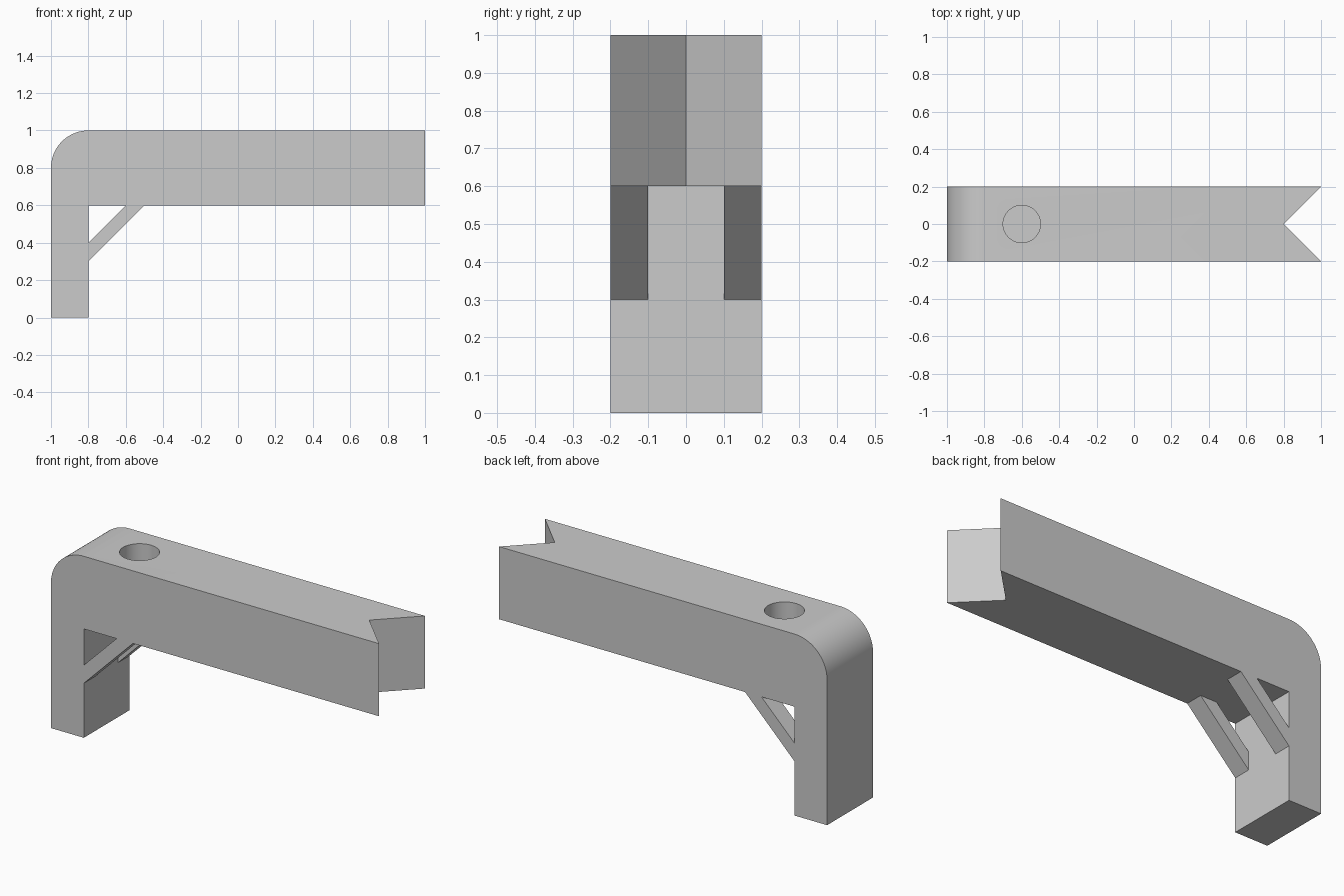
import bpy, bmesh, math
from mathutils import Matrix

cube = bpy.data.objects.get("Cube")
if cube:
    bpy.data.objects.remove(cube, do_unlink=True)

# Single grey material
grey = bpy.data.materials.new("light_grey")
grey.use_nodes = True
grey.diffuse_color = (0.6, 0.6, 0.6, 1)
grey.node_tree.nodes["Principled BSDF"].inputs["Base Color"].default_value = (0.6, 0.6, 0.6, 1)


def prism(name, points, axis, start, end):
    """Extrude a flat profile along y (points are x, z) or z (points are x, y)."""
    bm = bmesh.new()
    place = (lambda a, b: (a, start, b)) if axis == "y" else (lambda a, b: (a, b, start))
    face = bm.faces.new([bm.verts.new(place(a, b)) for a, b in points])
    extruded = bmesh.ops.extrude_face_region(bm, geom=[face])["geom"]
    verts = [g for g in extruded if isinstance(g, bmesh.types.BMVert)]
    offset = (0, end - start, 0) if axis == "y" else (0, 0, end - start)
    bmesh.ops.translate(bm, verts=verts, vec=offset)
    bmesh.ops.recalc_face_normals(bm, faces=bm.faces)
    mesh = bpy.data.meshes.new(name)
    bm.to_mesh(mesh)
    bm.free()
    mesh.materials.append(grey)
    obj = bpy.data.objects.new(name, mesh)
    bpy.context.collection.objects.link(obj)
    return obj


def arc(cx, cy, radius, first, last, steps):
    angles = [math.radians(first + (last - first) * i / steps) for i in range(steps + 1)]
    return [(cx + radius * math.cos(a), cy + radius * math.sin(a)) for a in angles]


# Leg, rounded corner, arm and brace in one side profile
outline = [(-1, 0), (-0.8, 0), (-0.8, 0.3), (-0.5, 0.6), (1, 0.6), (1, 1)]
outline += arc(-0.8, 0.8, 0.2, 90, 180, 24)
bracket = prism("bracket", outline, "y", -0.2, 0.2)

# Cutters: brace window, gap between braces, end notch, blind round hole
cutters = [
    prism("window_cutter", [(-0.8, 0.4), (-0.6, 0.6), (-0.8, 0.6)], "y", -0.3, 0.3),
    prism("gap_cutter", [(-0.8, 0.2), (-0.4, 0.6), (-0.8, 0.6)], "y", -0.1, 0.1),
    prism("notch_cutter", [(0.8, 0), (1.1, -0.3), (1.1, 0.3)], "z", 0.5, 1.1),
    prism("hole_cutter", arc(-0.6, 0, 0.1, 0, 360, 48)[:-1], "z", 0.8, 1.1),
]
for cutter in cutters:
    cutter.hide_render = True
    mod = bracket.modifiers.new(cutter.name, "BOOLEAN")
    mod.operation = "DIFFERENCE"
    mod.solver = "EXACT"
    mod.object = cutter

# Bake the cuts and drop the cutters
graph = bpy.context.evaluated_depsgraph_get()
baked = bpy.data.meshes.new_from_object(bracket.evaluated_get(graph))
bracket.modifiers.clear()
bracket.data = baked
baked.name = "bracket"
baked.materials.clear()
baked.materials.append(grey)
for cutter in cutters:
    bpy.data.objects.remove(cutter, do_unlink=True)

# Smooth only the rounded corner and the hole wall
bpy.ops.object.select_all(action="DESELECT")
bracket.select_set(True)
bpy.context.view_layer.objects.active = bracket
bpy.ops.object.shade_smooth_by_angle(angle=math.radians(30))
